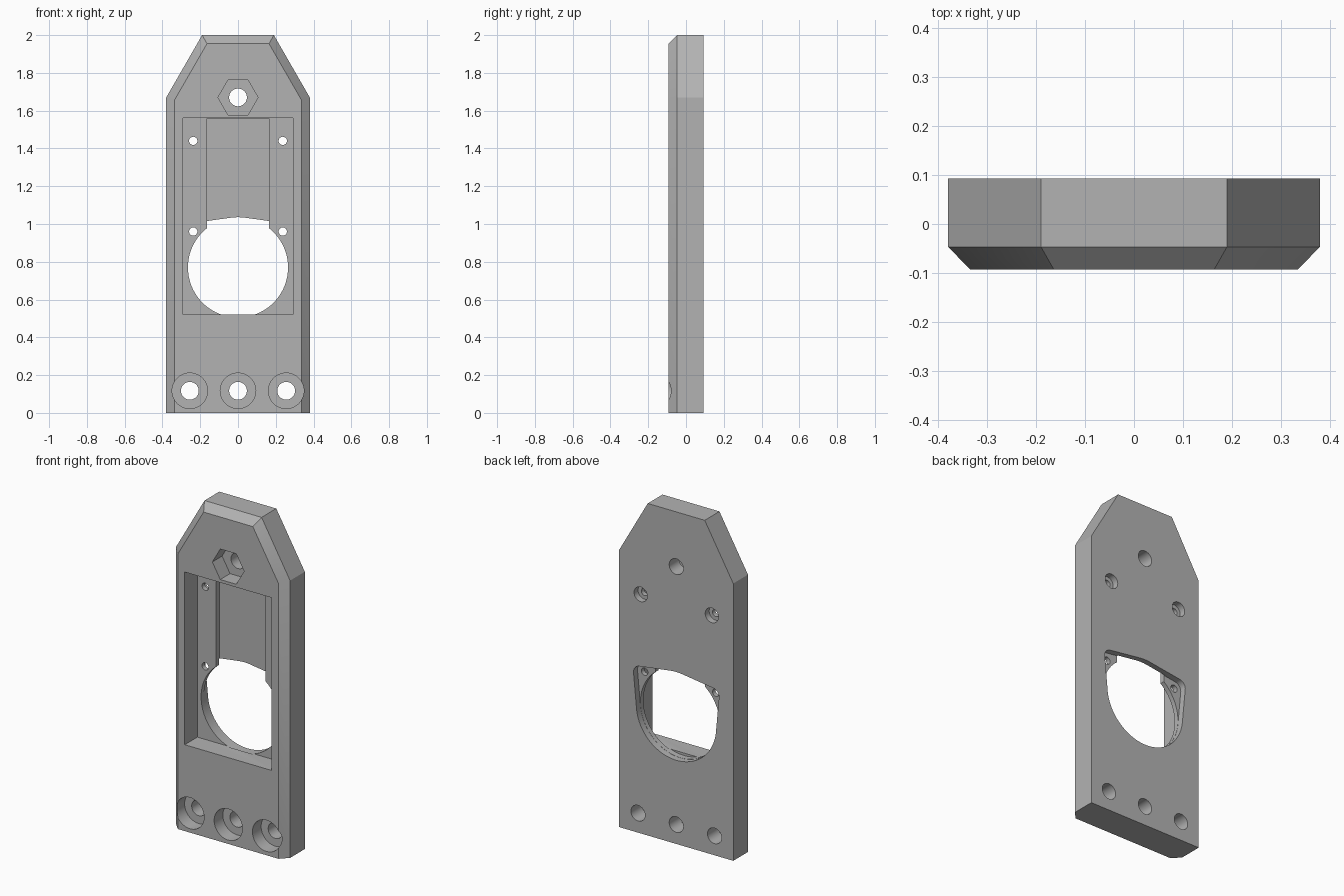
import bpy, bmesh, math
from mathutils import Vector
from mathutils.geometry import convex_hull_2d

if "Cube" in bpy.data.objects:
    bpy.data.objects.remove(bpy.data.objects["Cube"])

FRONT, BACK = -0.093, 0.093
FLOOR = 0.027           # floor of the main pocket
SLOT = 0.06             # floor of the central slot
RECESS = 0.055          # floor of the rear recesses
OUT = 0.2               # beyond either face

grey = bpy.data.materials.new("plain grey")
grey.use_nodes = True
grey.diffuse_color = (0.45, 0.45, 0.45, 1)
grey.node_tree.nodes["Principled BSDF"].inputs["Base Color"].default_value = grey.diffuse_color


def loft(name, sections):
    """Closed solid through (y, outline) sections, outlines as (x, z) points."""
    bm = bmesh.new()
    rings = [[bm.verts.new((x, y, z)) for x, z in outline] for y, outline in sections]
    n = len(rings[0])
    for a, b in zip(rings, rings[1:]):
        for i in range(n):
            j = (i + 1) % n
            bm.faces.new((a[i], a[j], b[j], b[i]))
    bm.faces.new(rings[0])
    bm.faces.new(rings[-1])
    bmesh.ops.recalc_face_normals(bm, faces=bm.faces)
    mesh = bpy.data.meshes.new(name)
    bm.to_mesh(mesh)
    bm.free()
    mesh.materials.append(grey)
    obj = bpy.data.objects.new(name, mesh)
    bpy.context.collection.objects.link(obj)
    return obj


def ring(x, z, r, n=48):
    return [(x + r * math.cos(math.tau * i / n), z + r * math.sin(math.tau * i / n))
            for i in range(n)]


def box(w, z0, z1):
    return [(-w, z0), (w, z0), (w, z1), (-w, z1)]


def mirrored(half):
    return half + [(-x, z) for x, z in reversed(half)]


# Plate with a chamfered front edge on the sides and top
outer = mirrored([(0.38, 0), (0.38, 1.67), (0.19, 2)])
inner = mirrored([(0.335, 0), (0.335, 1.658), (0.164, 1.955)])
plate = loft("mounting_plate", [(FRONT, inner), (FRONT + 0.046, outer), (BACK, outer)])

cutters = []


def cut(name, outline, y0, y1):
    cutter = loft(name + "_cutter", [(y0, outline), (y1, outline)])
    cutter.hide_render = True
    cutters.append(cutter)


# Front pocket, deeper central slot and round opening
cut("pocket", box(0.29, 0.52, 1.56), -OUT, FLOOR)
cut("slot", box(0.165, 0.8, 1.559), 0, SLOT)
cut("round_opening", ring(0, 0.77, 0.265, 96), 0.02, OUT)

# Rear recess wrapping the opening and the two lower screw holes
points = ring(0, 0.77, 0.266, 96)
for side in (-1, 1):
    points += ring(side * 0.24, 0.96, 0.045, 32)
points += [(0.02 * i, 1.005 + 0.015 * (1 - (i / 12) ** 2)) for i in range(-11, 12)]
hull = convex_hull_2d([Vector(p) for p in points])
cut("rear_recess", [points[i] for i in hull], RECESS, OUT)

# Small screw holes, the upper pair counterbored from the back
for side in (-1, 1):
    for z in (0.96, 1.44):
        cut("small_hole", ring(side * 0.237, z, 0.022, 24), 0, OUT)
    cut("rear_counterbore", ring(side * 0.237, 1.44, 0.044), RECESS, OUT)

# Hexagonal nut pocket with its bolt hole
cut("nut_pocket", ring(0, 1.67, 0.106, 6), -OUT, 0)
cut("bolt_hole", ring(0, 1.67, 0.047), -OUT, OUT)

# Three counterbored bolt holes along the bottom
for x in (-0.255, 0, 0.255):
    cut("counterbore", ring(x, 0.117, 0.094), -OUT, -0.01)
    cut("bottom_hole", ring(x, 0.117, 0.047), -OUT, OUT)

# Apply the cuts and drop the cutters
for cutter in cutters:
    mod = plate.modifiers.new(cutter.name, "BOOLEAN")
    mod.operation = "DIFFERENCE"
    mod.solver = "EXACT"
    mod.object = cutter
bpy.context.view_layer.update()
result = bpy.data.meshes.new_from_object(
    plate.evaluated_get(bpy.context.evaluated_depsgraph_get()))
plate.modifiers.clear()
plate.data = result
for cutter in cutters:
    bpy.data.objects.remove(cutter)

# Smooth bores with sharp edges
bpy.ops.object.select_all(action="DESELECT")
plate.select_set(True)
bpy.context.view_layer.objects.active = plate
bpy.ops.object.shade_smooth_by_angle(angle=math.radians(25))
